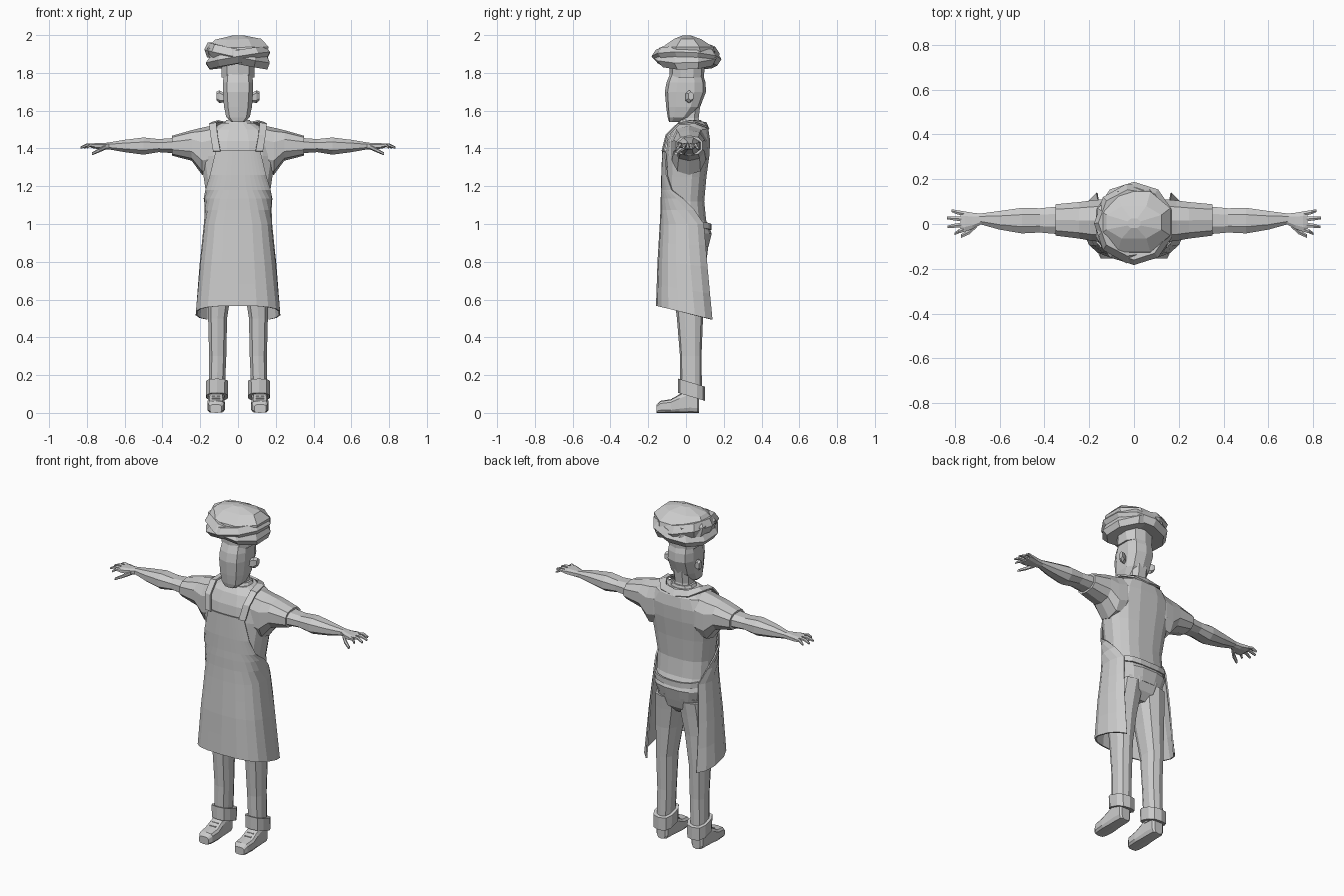
import bpy, bmesh, math

mat = bpy.data.materials.new("plain_grey")
mat.diffuse_color = (0.6, 0.6, 0.6, 1)


def make(name, verts, faces, mirror=False, thick=0):
    """Create a flat-shaded object, optionally mirrored across x."""
    me = bpy.data.meshes.new(name)
    me.from_pydata(verts, [], faces)
    bm = bmesh.new()
    bm.from_mesh(me)
    bmesh.ops.recalc_face_normals(bm, faces=bm.faces[:])
    bm.to_mesh(me)
    bm.free()
    me.materials.append(mat)
    ob = bpy.data.objects.new(name, me)
    bpy.context.collection.objects.link(ob)
    if thick:
        m = ob.modifiers.new("thickness", 'SOLIDIFY')
        m.thickness, m.offset = thick, 0
    if mirror:
        m = ob.modifiers.new("mirror", 'MIRROR')
        m.use_clip = False
    return ob


def power(v, p):
    return math.copysign(abs(v) ** p, v)


def ring(axis, pos, a0, a1, b0, b1, n, p):
    """Rounded box section given by its extents on the two other axes."""
    out = []
    for i in range(n):
        t = 2 * math.pi * (i + 0.5) / n
        a = (a0 + a1) / 2 + (a1 - a0) / 2 * power(math.cos(t), p) / math.cos(math.pi / n) ** p
        b = (b0 + b1) / 2 + (b1 - b0) / 2 * power(math.sin(t), p)
        out.append({'x': (pos, a, b), 'y': (a, pos, b), 'z': (a, b, pos)}[axis])
    return out


def loft(name, axis, sections, n=12, p=0.75, mirror=False, warp=None):
    """Skin sections (pos, a0, a1, b0, b1) and close both ends."""
    verts = [v for s in sections for v in ring(axis, *s, n, p)]
    if warp:
        verts = [warp(*v) for v in verts]
    k = len(sections)
    faces = [(r * n + i, r * n + (i + 1) % n, (r + 1) * n + (i + 1) % n, (r + 1) * n + i)
             for r in range(k - 1) for i in range(n)]
    faces += [tuple(range(n)), tuple(range((k - 1) * n, k * n))]
    return make(name, verts, faces, mirror)


def sym(rows):
    """Turn (z, half width, y front, y back) into sections."""
    return [(z, -r, r, f, b) for z, r, f, b in rows]


# Shirt body, collar and short sleeves
loft("shirt_body", 'z', sym([
    (0.88, .135, -.08, .12), (0.95, .16, -.11, .138), (1.02, .163, -.115, .108),
    (1.12, .163, -.115, .098), (1.25, .182, -.113, .11), (1.36, .2, -.11, .125),
    (1.44, .195, -.1, .13), (1.5, .155, -.075, .12), (1.535, .085, -.045, .09)]), 16)
loft("shirt_collar", 'z', sym([(1.5, .09, -.06, .095), (1.55, .062, -.035, .08)]), 10, 0.9)
loft("sleeve", 'x', [
    (.09, -.08, .11, 1.3, 1.525), (.14, -.08, .11, 1.27, 1.52), (.19, -.075, .105, 1.26, 1.51),
    (.245, -.065, .098, 1.335, 1.497), (.35, -.052, .088, 1.362, 1.467)], 10, 0.8, True)

# Arms and hands
loft("arm", 'x', [
    (.34, -.045, .078, 1.372, 1.458), (.42, -.038, .07, 1.378, 1.452),
    (.5, -.042, .072, 1.364, 1.461), (.6, -.025, .058, 1.378, 1.448),
    (.69, 0, .046, 1.395, 1.432)], 8, 0.85, True)
loft("palm", 'x', [
    (.68, 0, .046, 1.394, 1.432), (.72, -.022, .05, 1.394, 1.43),
    (.755, -.034, .056, 1.398, 1.43), (.775, -.03, .054, 1.402, 1.424)], 8, 0.7, True)


def finger(name, pts):
    secs = [(x, y - r, y + r, z - r, z + r) for x, y, z, r in pts]
    loft(name, 'x', secs, 6, 0.9, True)


for i, (y0, x1, y1) in enumerate([(-.023, .8, -.043), (-.002, .832, -.013),
                                  (.022, .834, .027), (.045, .815, .06)]):
    finger(f"finger_{i + 1}", [(.755, y0, 1.414, .011),
                              ((.755 + x1) / 2 + .005, (y0 + y1) / 2, 1.418, .009),
                              (x1, y1, 1.404, .006)])
finger("thumb", [(.7, 0, 1.408, .014), (.735, -.035, 1.39, .011), (.772, -.054, 1.372, .008)])

# Neck, head and ears
loft("neck", 'z', sym([(1.5, .06, -.035, .085), (1.56, .048, -.03, .07), (1.64, .05, -.03, .08)]), 8)
loft("head", 'z', sym([
    (1.54, .036, -.09, -.035), (1.565, .062, -.097, .02), (1.62, .074, -.105, .075),
    (1.7, .08, -.112, .106), (1.75, .08, -.103, .103), (1.8, .074, -.082, .088)]), 10, 0.7)
loft("ear", 'x', [(.07, -.005, .02, 1.645, 1.69), (.098, 0, .035, 1.64, 1.708),
                  (.114, .012, .04, 1.655, 1.7)], 6, 0.8, True)

# Floppy hat: band, two crossing folds and a crown
loft("hat_band", 'z', sym([(1.775, .086, -.085, .095), (1.86, .09, -.09, .1)]), 10, 0.85)


def tilt(sx, sy):
    return lambda x, y, z: (x, y, z + sx * x + sy * y)


loft("hat_lower_fold", 'z', sym([
    (1.845, .1, -.11, .12), (1.845, .15, -.15, .165), (1.88, .17, -.183, .188),
    (1.915, .145, -.16, .165)]), 10, 0.95, warp=tilt(.17, -.04))
loft("hat_upper_fold", 'z', sym([
    (1.85, .1, -.11, .12), (1.85, .155, -.14, .16), (1.888, .168, -.178, .182),
    (1.93, .15, -.145, .155)]), 9, 0.95, warp=tilt(-.2, .03))
loft("hat_crown", 'z', sym([
    (1.88, .15, -.15, .17), (1.935, .162, -.135, .155), (1.978, .122, -.07, .085),
    (1.998, .03, -.02, .025)]), 8, 0.9, warp=tilt(.02, 0))

# Trousers: seat, legs and turned-up cuffs
loft("trousers_seat", 'z', sym([(.79, .05, -.04, .07), (.83, .125, -.075, .105),
                                (.9, .15, -.095, .125)]), 12)
loft("trouser_leg", 'z', [
    (.08, .072, .155, -.03, .085), (.3, .062, .153, -.032, .082), (.5, .058, .158, -.048, .09),
    (.68, .03, .163, -.07, .097), (.8, .006, .163, -.085, .108),
    (.88, .0, .155, -.09, .118)], 10, 0.8, True)
loft("trouser_cuff", 'z', [
    (.085, .062, .16, -.03, .09), (.085, .054, .168, -.042, .1), (.16, .052, .17, -.042, .1),
    (.16, .064, .156, -.03, .086)], 10, 0.75, True,
    lambda x, y, z: (x, y, z - .3 * (y - .03)))

# Shoes with laces
loft("shoe", 'y', [
    (-.155, .088, .148, 0, .045), (-.135, .074, .158, 0, .064), (-.08, .07, .162, 0, .072),
    (-.035, .074, .158, 0, .098), (.02, .076, .156, 0, .125), (.06, .078, .154, 0, .115),
    (.07, .09, .142, 0, .1)], 10, 0.5, True)
for i in range(3):
    y, z = -.075 + .024 * i, .072 + .012 * i
    loft(f"shoe_lace_{i + 1}", 'y', [(y, .095, .137, z - .01, z + .009),
                                    (y + .012, .095, .137, z - .01, z + .012)], 4, 1, True)

# Wrap-around apron, open at the back: (z, half width, front y, back y, wrap angle, hem slope)
rows = [(.567, .222, -.155, .17, 138, .25), (.68, .211, -.151, .16, 135, .18),
        (.8, .2, -.147, .15, 132, .1), (.9, .188, -.141, .142, 130, .05),
        (1.0, .177, -.135, .13, 130, 0), (1.075, .174, -.131, .115, 108, 0),
        (1.135, .178, -.13, .12, 88, 0), (1.18, .186, -.128, .12, 62, 0),
        (1.26, .195, -.127, .12, 43, 0), (1.39, .195, -.122, .13, 30, 0)]
n = 14
verts = []
for z, rx, f, b, amax, slope in rows:
    for i in range(n + 1):
        a = math.radians(amax * (2 * i / n - 1))
        y = (f + b) / 2 - (b - f) / 2 * power(math.cos(a), .75)
        verts.append((rx * power(math.sin(a), .75), y, z - slope * (y - f)))
faces = [(r * (n + 1) + i, r * (n + 1) + i + 1, (r + 1) * (n + 1) + i + 1, (r + 1) * (n + 1) + i)
         for r in range(len(rows) - 1) for i in range(n)]
make("apron", verts, faces, thick=.008)


def ribbon(name, pts):
    """Flat strip along points, each with a half-width vector."""
    vs = []
    for c, w in pts:
        vs.append(tuple(c[k] - w[k] for k in range(3)))
        vs.append(tuple(c[k] + w[k] for k in range(3)))
    make(name, vs, [(2 * i, 2 * i + 1, 2 * i + 3, 2 * i + 2) for i in range(len(pts) - 1)],
         True, .01)


# Neck strap and waist tie
ribbon("apron_strap", [
    ((.112, -.121, 1.385), (.019, .004, 0)), ((.127, -.1, 1.47), (.019, .004, 0)),
    ((.133, -.04, 1.53), (.019, 0, -.003)), ((.122, .04, 1.54), (.018, .008, -.005)),
    ((.08, .098, 1.526), (.01, .012, -.012)), ((0, .112, 1.518), (0, .008, -.018))])
ribbon("waist_tie", [
    ((.142, .085, .995), (0, 0, .016)), ((.11, .115, .99), (0, 0, .016)),
    ((.06, .128, .985), (0, 0, .016)), ((0, .131, .983), (0, 0, .016))])
